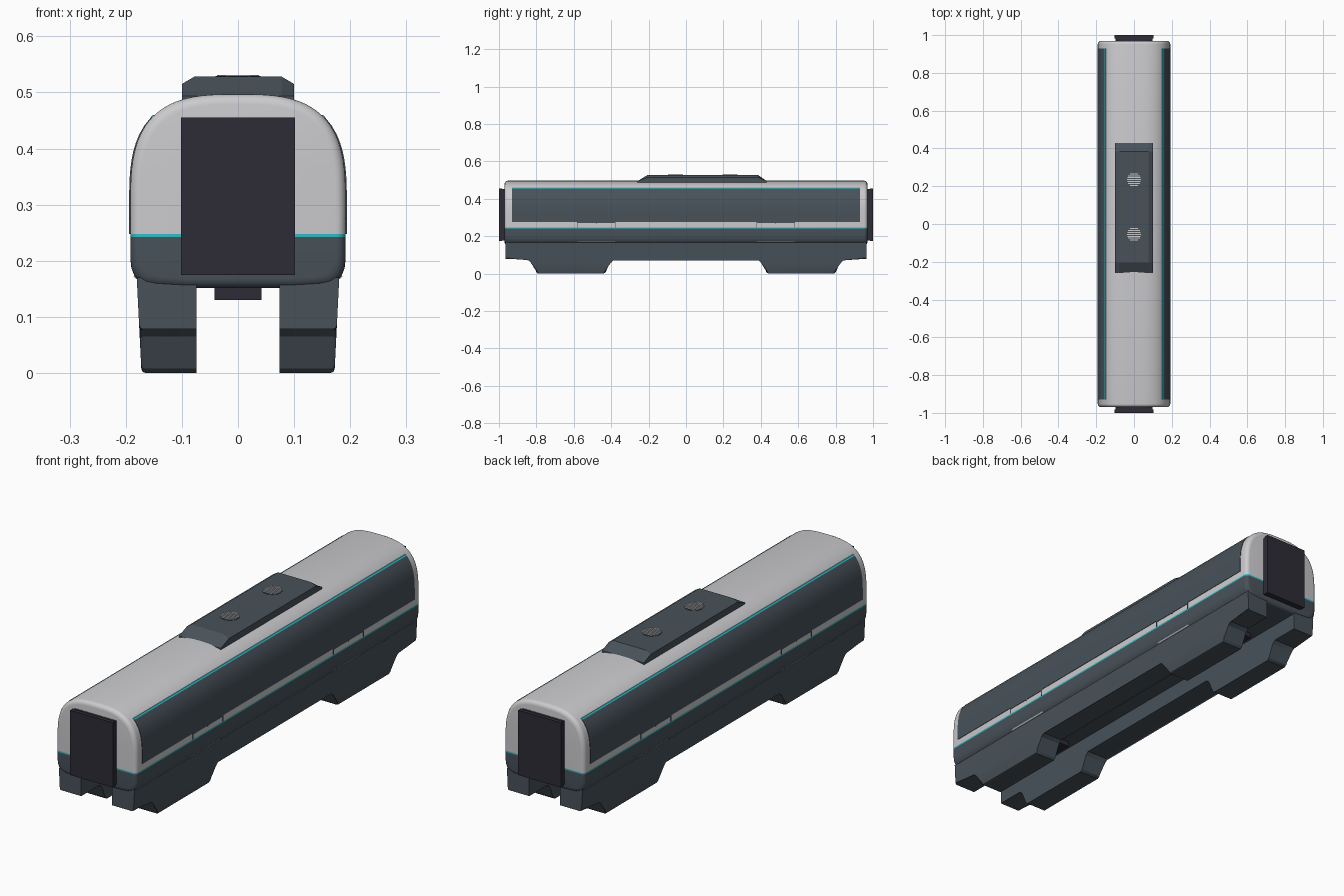
import bpy, bmesh, math

if "Cube" in bpy.data.objects:
    bpy.data.objects.remove(bpy.data.objects["Cube"])

def material(name, rgb):
    m = bpy.data.materials.new(name)
    m.diffuse_color = (*rgb, 1)
    m.use_nodes = True
    m.node_tree.nodes["Principled BSDF"].inputs["Base Color"].default_value = m.diffuse_color
    return m

WHITE = material("light grey paint", (0.60, 0.60, 0.62))
SLATE = material("slate", (0.065, 0.084, 0.102))
TEAL = material("teal stripe", (0.03, 0.50, 0.56))
DARK = material("dark rubber", (0.027, 0.025, 0.037))

def finish(name, bm, mats, smooth=None):
    bmesh.ops.recalc_face_normals(bm, faces=bm.faces)
    me = bpy.data.meshes.new(name)
    bm.to_mesh(me)
    bm.free()
    for m in mats:
        me.materials.append(m)
    ob = bpy.data.objects.new(name, me)
    bpy.context.collection.objects.link(ob)
    if smooth:
        bpy.ops.object.select_all(action='DESELECT')
        ob.select_set(True)
        bpy.context.view_layer.objects.active = ob
        bpy.ops.object.shade_smooth_by_angle(angle=math.radians(smooth))
    return ob

def loft(bm, rings):
    vr = [[bm.verts.new(p) for p in r] for r in rings]
    n = len(vr[0])
    for a, b in zip(vr, vr[1:]):
        for i in range(n):
            j = (i + 1) % n
            bm.faces.new((a[i], a[j], b[j], b[i]))
    bm.faces.new(vr[0])
    bm.faces.new(vr[-1])

def box(name, lo, hi, mat):
    bm = bmesh.new()
    ring = [(lo[0], lo[2]), (hi[0], lo[2]), (hi[0], hi[2]), (lo[0], hi[2])]
    loft(bm, [[(x, y, z) for x, z in ring] for y in (lo[1], hi[1])])
    return finish(name, bm, [mat])

# Body cross-section: superellipse roof, tight lower corners
HW, ZC, RH, N = 0.192, 0.30, 0.197, 3.0

def side_x(z):
    if z > ZC:
        return HW * (1 - ((z - ZC) / RH) ** N) ** (1 / N)
    if z < 0.2:
        return HW - 0.03 * ((0.2 - z) / 0.045) ** 2.5
    return HW

half = [(0.10, 0.151), (0.15, 0.154), (0.169, 0.158), (0.178, 0.164), (0.185, 0.174),
        (0.190, 0.187), (HW, 0.205)]
for i in range(25):
    a = math.pi / 2 * i / 24
    half.append((HW * max(math.cos(a), 0) ** (2 / N), ZC + RH * math.sin(a) ** (2 / N)))
half[-1] = (0, ZC + RH)
section = half + [(-x, z) for x, z in reversed(half[:-1])]

# Body shell with rounded ends, cut at the waist into three colours
R, L = 0.018, 0.97
stations = [(R * (1 - math.sin(t)), L - R * (1 - math.cos(t)))
            for t in [math.pi / 2 * k / 5 for k in range(6)]]
stations = [(-y, d) for d, y in stations] + [(y, d) for d, y in reversed(stations)]
bm = bmesh.new()
loft(bm, [[(x * (1 - d / HW), y, 0.323 + (z - 0.323) * (1 - d / 0.174))
           for x, z in section] for y, d in stations])
for z in (0.242, 0.248):
    bmesh.ops.bisect_plane(bm, geom=bm.verts[:] + bm.edges[:] + bm.faces[:],
                           plane_co=(0, 0, z), plane_no=(0, 0, 1))
for f in bm.faces:
    z = f.calc_center_median().z
    f.material_index = 1 if z < 0.242 else 2 if z < 0.248 else 0
finish("carriage_body", bm, [WHITE, SLATE, TEAL], 35)

# Thin plates that follow the curve of the side wall
def side_plate(name, z0, z1, y0, y1, mat, out=0.002):
    for s, tag in ((1, "right"), (-1, "left")):
        zs = [z0 + (z1 - z0) * i / 12 for i in range(13)]
        ring = [(side_x(z) + out, z) for z in zs] + [(side_x(z) - 0.003, z) for z in reversed(zs)]
        bm = bmesh.new()
        loft(bm, [[(s * x, y, z) for x, z in ring] for y in (y0, y1)])
        finish(f"{name}_{tag}", bm, [mat], 35)

side_plate("window_band", 0.275, 0.455, -0.93, 0.93, SLATE)
side_plate("roof_stripe", 0.455, 0.460, -0.93, 0.93, TEAL, 0.0025)
for i, c in enumerate((-0.48, 0.48)):
    # Door outline gaps and the light sill below each door
    side_plate(f"door_sill_{i}", 0.168, 0.173, c - 0.1, c + 0.1, WHITE, 0.003)
    side_plate(f"door_bottom_{i}", 0.270, 0.275, c - 0.1, c + 0.1, SLATE)
    for j, d in enumerate((-0.102, 0, 0.102)):
        side_plate(f"door_gap_{i}_{j}", 0.248 if d else 0.266, 0.275,
                   c + d - 0.002, c + d + 0.002, SLATE)

# Side skirts with a dropped guard at each bogie
prof = [(-0.965, 0.17), (-0.965, 0.078), (-0.84, 0.078), (-0.825, 0.065), (-0.80, 0.008),
        (-0.79, 0), (-0.44, 0), (-0.43, 0.008), (-0.405, 0.065), (-0.39, 0.078)]
prof += [(-y, z) for y, z in reversed(prof)]
for s, tag in ((1, "right"), (-1, "left")):
    bm = bmesh.new()
    loft(bm, [[(s * 0.074, y, z) for y, z in prof],
              [(s * (0.172 + 0.05 * z), y, z) for y, z in prof]])
    edges = [e for e in bm.edges if all(abs(v.co.x) > 0.1 and v.co.z < 0.15 for v in e.verts)]
    bmesh.ops.bevel(bm, geom=edges, offset=0.007, segments=2, affect='EDGES', profile=0.5)
    finish(f"skirt_{tag}", bm, [SLATE], 25)

# Gangway bellows at both ends, and the underfloor boxes
for s, tag in ((-1, "front"), (1, "rear")):
    for part, y0, y1, g in (("bellows", 0.94, 0.983, 0.003), ("frame", 0.983, 1.0, 0)):
        ya, yb = sorted((s * y0, s * y1))
        box(f"gangway_{part}_{tag}", (-0.102 + g, ya, 0.175 + g), (0.102 - g, yb, 0.455 - g), DARK)
    box(f"underfloor_box_{tag}", (-0.042, s * 0.6 - 0.12, 0.13), (0.042, s * 0.6 + 0.12, 0.16), DARK)

# Roof equipment pod with chamfered sides and sloped ends
bm = bmesh.new()
def pod_ring(y, top):
    k = min(0.515, top)
    return [(-0.10, y, 0.48), (0.10, y, 0.48), (0.10, y, k), (0.078, y, top),
            (-0.078, y, top), (-0.10, y, k)]
loft(bm, [pod_ring(-0.26, 0.494), pod_ring(-0.205, 0.528),
          pod_ring(0.385, 0.528), pod_ring(0.43, 0.496)])
bmesh.ops.remove_doubles(bm, verts=bm.verts, dist=1e-5)
finish("roof_pod", bm, [SLATE])

# Round roof vents: a low disc crossed by light slats
for i, c in enumerate((-0.055, 0.235)):
    bm = bmesh.new()
    pts = [(0.04 * math.cos(2 * math.pi * k / 32), c + 0.04 * math.sin(2 * math.pi * k / 32))
           for k in range(32)]
    loft(bm, [[(x, y, z) for x, y in pts] for z in (0.52, 0.5295)])
    finish(f"vent_disc_{i}", bm, [SLATE])
    for k in range(7):
        d = (k - 3) * 0.010
        w = math.sqrt(0.037 ** 2 - d * d)
        box(f"vent_slat_{i}_{k}", (-w, c + d - 0.0025, 0.525), (w, c + d + 0.0025, 0.531), WHITE)
